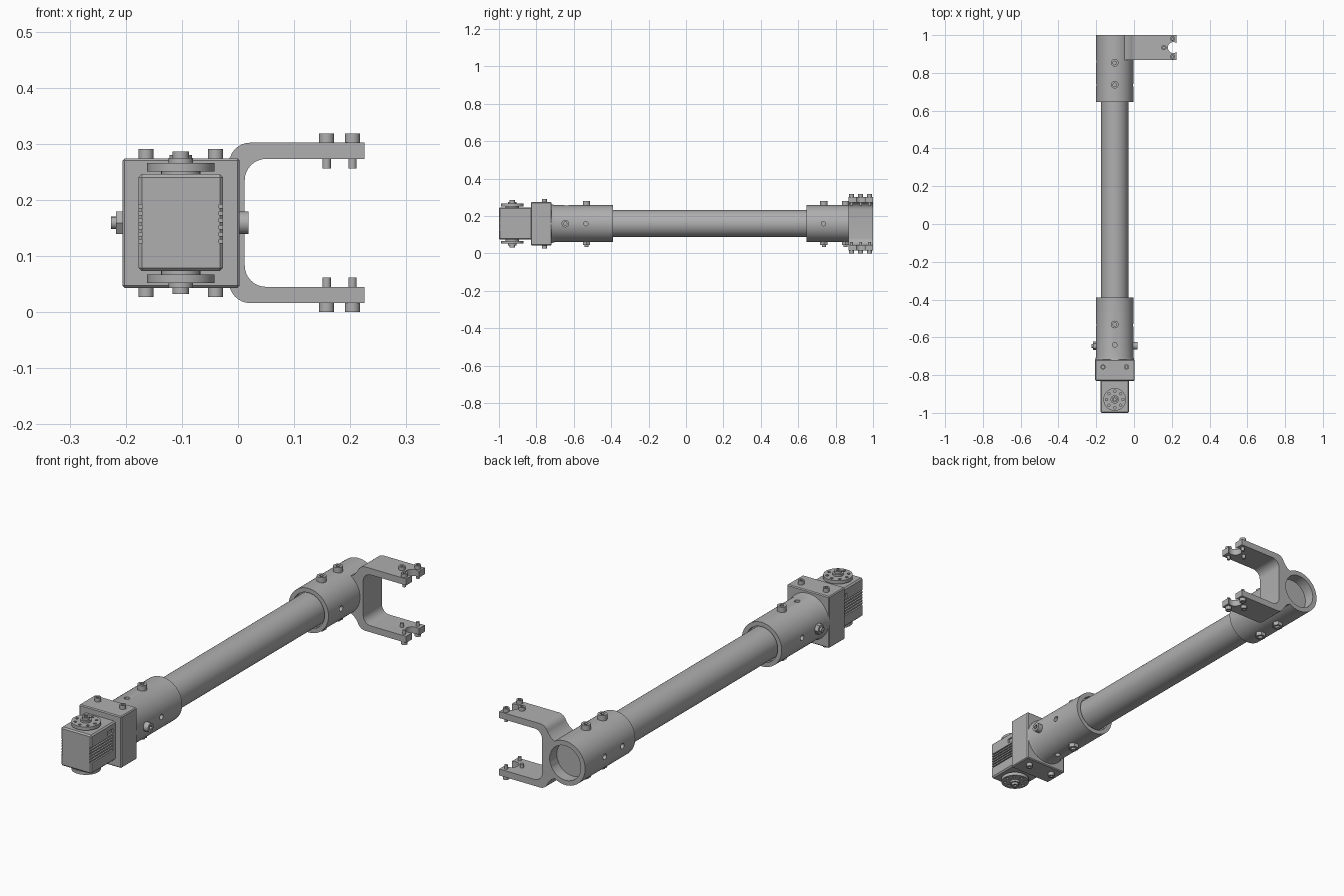
import bpy, bmesh, math
from mathutils import Matrix, Vector

old = bpy.data.objects.get("Cube")
if old:
    bpy.data.objects.remove(old, do_unlink=True)

AX, AZ = -0.102, 0.159          # arm axis
parts = []

grey = bpy.data.materials.new("plain_grey")
grey.use_nodes = True
grey.diffuse_color = (0.43, 0.43, 0.43, 1)
grey.node_tree.nodes["Principled BSDF"].inputs["Base Color"].default_value = (0.43, 0.43, 0.43, 1)


def finish(name, bm):
    bmesh.ops.recalc_face_normals(bm, faces=bm.faces)
    me = bpy.data.meshes.new(name)
    bm.to_mesh(me)
    bm.free()
    me.materials.append(grey)
    ob = bpy.data.objects.new(name, me)
    bpy.context.collection.objects.link(ob)
    parts.append(ob)
    return ob


def add_cyl(bm, a, b, r, n=32):
    a, b = Vector(a), Vector(b)
    d = b - a
    m = Matrix.Translation((a + b) / 2) @ Vector((0, 0, 1)).rotation_difference(d).to_matrix().to_4x4()
    bmesh.ops.create_cone(bm, cap_ends=True, segments=n, radius1=r, radius2=r, depth=d.length, matrix=m)


def add_box(bm, lo, hi):
    lo, hi = Vector(lo), Vector(hi)
    m = Matrix.Translation((lo + hi) / 2) @ Matrix.Diagonal((*(hi - lo), 1))
    bmesh.ops.create_cube(bm, size=1, matrix=m)


def cyls(name, specs):
    bm = bmesh.new()
    for s in specs:
        add_cyl(bm, *s)
    return finish(name, bm)


def box(name, lo, hi, bevel):
    bm = bmesh.new()
    add_box(bm, lo, hi)
    bmesh.ops.bevel(bm, geom=bm.edges[:], offset=bevel, segments=1, affect='EDGES')
    return finish(name, bm)


def lathe(name, profile, n=64):
    """Turn a closed (radius, y) outline about the arm axis."""
    bm = bmesh.new()
    rings = []
    for r, y in profile:
        ring = []
        for i in range(n):
            t = math.tau * i / n
            ring.append(bm.verts.new((AX + r * math.cos(t), y, AZ + r * math.sin(t))))
        rings.append(ring)
    for a, b in zip(rings, rings[1:]):
        for i in range(n):
            j = (i + 1) % n
            bm.faces.new((a[i], a[j], b[j], b[i]))
    bm.faces.new(rings[0])
    bm.faces.new(rings[-1])
    return finish(name, bm)


def cut(ob, boxes=(), rounds=()):
    bm = bmesh.new()
    for lo, hi in boxes:
        add_box(bm, lo, hi)
    for s in rounds:
        add_cyl(bm, *s)
    cutter = finish("cutter", bm)
    parts.remove(cutter)
    cutter.hide_render = True
    mod = ob.modifiers.new("cut", 'BOOLEAN')
    mod.operation, mod.solver, mod.object = 'DIFFERENCE', 'EXACT', cutter
    bpy.context.view_layer.objects.active = ob
    bpy.ops.object.modifier_apply(modifier=mod.name)
    bpy.data.objects.remove(cutter, do_unlink=True)


# Long tube
lathe("main_tube", [(0.0725, -0.42), (0.0725, 0.68)])

# Front sleeve flaring into the motor block, open lip around the tube
front_sleeve = lathe("front_sleeve", [(0.104, -0.722), (0.0985, -0.70), (0.0985, -0.39),
                                      (0.079, -0.39), (0.079, -0.41)])
cut(front_sleeve, rounds=[
    ((AX, -0.64, AZ + s * 0.08), (AX, -0.64, AZ + s * 0.12), 0.012, 16) for s in (-1, 1)] + [
    ((AX + s * 0.08, -0.535, AZ), (AX + s * 0.12, -0.535, AZ), 0.012, 16) for s in (-1, 1)])

# Back sleeve with a round recess in its end
back_sleeve = lathe("back_sleeve", [(0.079, 0.665), (0.079, 0.645), (0.0985, 0.645),
                                    (0.0985, 1.0), (0.077, 1.0), (0.077, 0.95)])
cut(back_sleeve, rounds=[
    ((AX + s * 0.08, y, AZ), (AX + s * 0.12, y, AZ), 0.012, 16)
    for s, y in ((1, 0.735), (-1, 0.735), (-1, 0.86))])

# Motor block
box("motor_block", (-0.206, -0.83, 0.043), (0.003, -0.718, 0.274), 0.004)

# Forked yoke: half outline mirrored about the axis height
half = [(-0.05, 0.076), (-0.05, 0.083), (-0.033, 0.093), (-0.018, 0.110)]
for i in range(7):
    t = math.radians(160 - 70 * i / 6)
    half.append((0.022 + 0.038 * math.cos(t), 0.105 + 0.038 * math.sin(t)))
half += [(0.225, 0.143), (0.225, 0.114)]
for i in range(9):
    t = math.radians(90 + 90 * i / 8)
    half.append((0.050 + 0.038 * math.cos(t), 0.076 + 0.038 * math.sin(t)))
outline = half + [(x, -z) for x, z in reversed(half)] + [(-0.02, 0)]
bm = bmesh.new()
face = bm.faces.new([bm.verts.new((x, 0.868, AZ + z)) for x, z in outline])
ext = bmesh.ops.extrude_face_region(bm, geom=[face])
bmesh.ops.translate(bm, vec=(0, 0.132, 0),
                    verts=[v for v in ext["geom"] if isinstance(v, bmesh.types.BMVert)])
yoke = finish("yoke", bm)
cut(yoke, rounds=[((0.208, 0.934, -0.1), (0.208, 0.934, 0.5), 0.029, 32)])

# Yoke screws: outer head with socket, thin inner shank
for s in (-1, 1):
    for x, y in ((0.158, 0.934), (0.204, 0.885), (0.204, 0.981)):
        head = cyls("yoke_screw_head", [((x, y, AZ + s * 0.140), (x, y, AZ + s * 0.159), 0.0135, 24)])
        cut(head, rounds=[((x, y, AZ + s * 0.150), (x, y, AZ + s * 0.17), 0.007, 6)])
        cyls("yoke_screw_shank", [((x, y, AZ + s * 0.097), (x, y, AZ + s * 0.12), 0.0075, 16)])

# Block screws
for s in (-1, 1):
    for x in (-0.164, -0.040):
        head = cyls("block_screw", [((x, -0.757, AZ + s * 0.11), (x, -0.757, AZ + s * 0.132), 0.0135, 24)])
        cut(head, rounds=[((x, -0.757, AZ + s * 0.122), (x, -0.757, AZ + s * 0.14), 0.007, 6)])

# Through bolts: socket head on one side, hex nut with protruding tip on the other
def bolt(name, y, d):
    c = Vector((AX, y, AZ))
    d = Vector(d)
    head = cyls(name + "_head", [(c + d * 0.090, c + d * 0.121, 0.020, 24)])
    cut(head, rounds=[(c + d * 0.110, c + d * 0.13, 0.010, 6)])
    cyls(name + "_nut", [(c - d * 0.090, c - d * 0.115, 0.023, 6)])
    cyls(name + "_tip", [(c - d * 0.10, c - d * 0.124, 0.011, 16)])


bolt("front_sleeve_bolt", -0.532, (0, 0, 1))
bolt("front_side_bolt", -0.645, (1, 0, 0))
bolt("back_sleeve_bolt", 0.737, (0, 0, 1))
bolt("back_sleeve_bolt", 0.853, (0, 0, 1))

# Motor body with cooling grooves and a cable socket in each side
motor = box("motor_body", (AX - 0.0755, -1.0, 0.073), (AX + 0.0755, -0.82, 0.246), 0.006)
grooves = []
for s in (-1, 1):
    xs = sorted((AX + s * 0.068, AX + s * 0.09))
    for i in range(6):
        z = 0.123 + i * 0.0125
        grooves.append(((xs[0], -1.02, z), (xs[1], -0.845, z + 0.006)))
    grooves.append(((xs[0], -0.885, 0.200), (xs[1], -0.845, 0.220)))
cut(motor, boxes=grooves)

# Round horns above and below the motor
HY = -0.929
for s in (-1, 1):
    def at(h, x=0, y=0):
        return (AX + x, HY + y, AZ + s * h)
    cyls("horn_collar", [(at(0.08), at(0.095), 0.035, 32)])
    horn = cyls("horn_disc", [(at(0.092), at(0.107), 0.060, 48)])
    holes = []
    for i in range(8):
        t = math.tau * i / 8
        x, y = 0.044 * math.cos(t), 0.044 * math.sin(t)
        holes.append((at(0.097, x, y), at(0.12, x, y), 0.0065, 12))
    cut(horn, rounds=holes)
    cyls("horn_boss", [(at(0.10), at(0.116), 0.022, 32)])
    screw = cyls("horn_screw", [(at(0.11), at(0.127), 0.015, 24)])
    cut(screw, rounds=[(at(0.119), at(0.14), 0.008, 6)])

# Smooth round surfaces, keep edges crisp
bpy.ops.object.select_all(action='DESELECT')
for ob in parts:
    ob.select_set(True)
bpy.context.view_layer.objects.active = parts[0]
bpy.ops.object.shade_smooth_by_angle(angle=math.radians(30))
